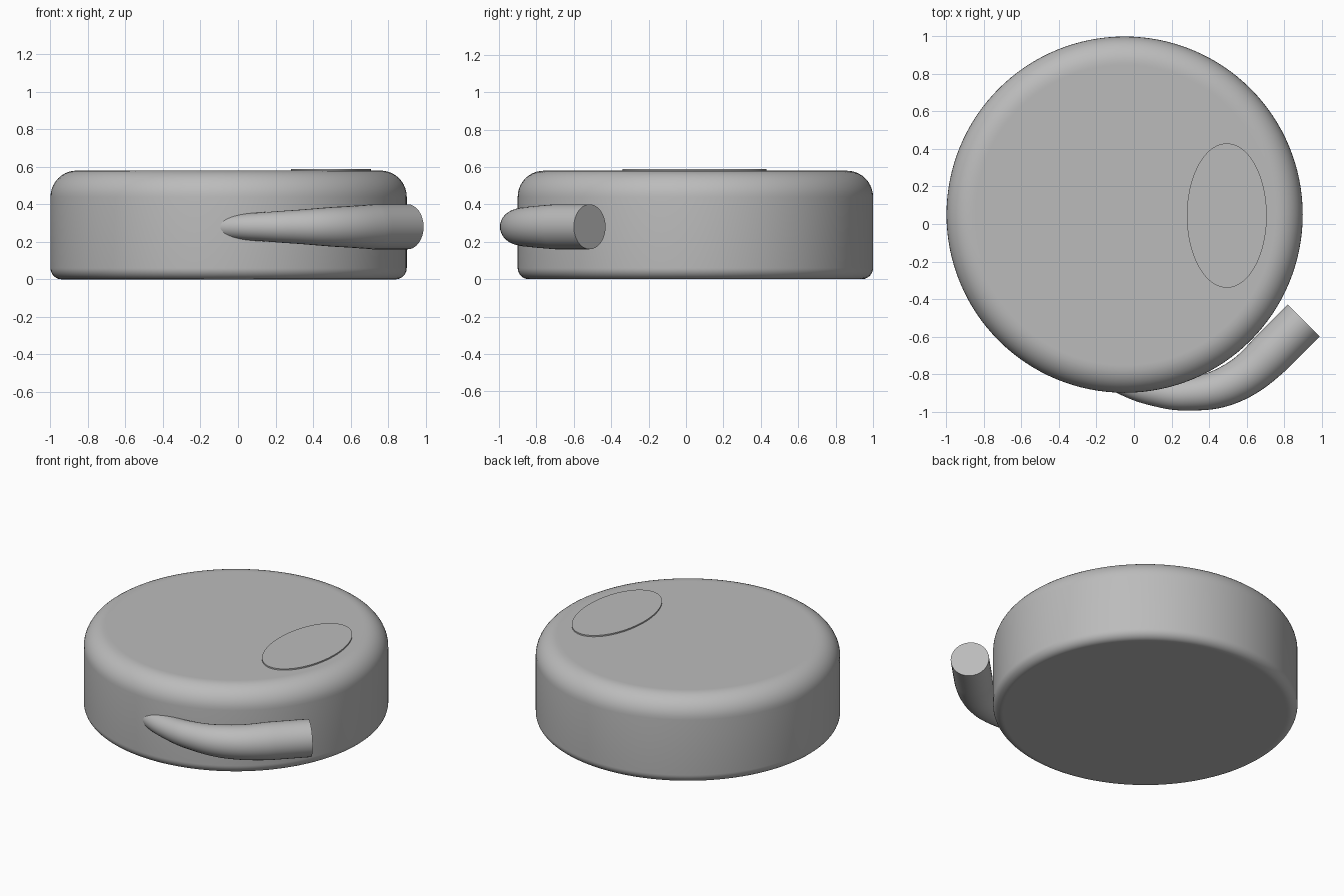
import bpy
import bmesh
from math import sin, cos, pi, radians
from mathutils import Vector

cube = bpy.data.objects.get("Cube")
if cube:
    bpy.data.objects.remove(cube, do_unlink=True)

CENTRE = Vector((-0.05, 0.05, 0))
RADIUS, HEIGHT = 0.95, 0.58


def make_material(name, colour):
    mat = bpy.data.materials.new(name)
    mat.use_nodes = True
    mat.diffuse_color = colour
    mat.node_tree.nodes["Principled BSDF"].inputs["Base Color"].default_value = colour
    return mat


grey = make_material("plain grey", (0.5, 0.5, 0.5, 1))


def finish(obj):
    """Assign the colour and smooth everything except sharp edges."""
    obj.data.materials.clear()
    obj.data.materials.append(grey)
    bpy.ops.object.select_all(action="DESELECT")
    obj.select_set(True)
    bpy.context.view_layer.objects.active = obj
    bpy.ops.object.shade_smooth_by_angle(angle=radians(35))


def add_mesh(name, bm):
    bmesh.ops.recalc_face_normals(bm, faces=bm.faces)
    mesh = bpy.data.meshes.new(name)
    bm.to_mesh(mesh)
    bm.free()
    obj = bpy.data.objects.new(name, mesh)
    bpy.context.collection.objects.link(obj)
    return obj


def fillet(r, z, start, steps=10):
    """Quarter round ending at the wall, as (radius, height) points."""
    angles = [start + pi / 2 * i / steps for i in range(steps + 1)]
    return [(RADIUS - r + r * cos(a), z + r * sin(a)) for a in angles]


# Round body: lathed profile with a small lower and a large upper fillet
low, high = 0.06, 0.14
profile = [(0, 0), (RADIUS - low - 0.01, 0)]
profile += fillet(low, low, -pi / 2)
profile += fillet(high, HEIGHT - high, 0)
profile += [(RADIUS - high - 0.01, HEIGHT), (0, HEIGHT)]
bm = bmesh.new()
verts = [bm.verts.new((r, 0, z)) for r, z in profile]
edges = [bm.edges.new(pair) for pair in zip(verts, verts[1:])]
bmesh.ops.spin(bm, geom=verts + edges, cent=(0, 0, 0), axis=(0, 0, 1),
               angle=2 * pi, steps=128)
bmesh.ops.remove_doubles(bm, verts=bm.verts, dist=0.0001)
body = add_mesh("round_body", bm)
body.location = CENTRE
finish(body)

# Thin oval plate on the top
bm = bmesh.new()
bmesh.ops.create_cone(bm, cap_ends=True, segments=96, radius1=1, radius2=1, depth=1)
bmesh.ops.scale(bm, vec=(0.213, 0.385, 0.018), verts=bm.verts)
plate = add_mesh("oval_plate", bm)
plate.location = (0.495, 0.045, HEIGHT)
finish(plate)

# Curved spout: tapers into the body, straight at the open end
path = [(-0.2, -0.77, 0.05), (-0.05, -0.85, 0.064), (0.1, -0.893, 0.075),
        (0.28, -0.907, 0.088), (0.51, -0.856, 0.106), (0.72, -0.7, 0.12),
        (0.905, -0.515, 0.12)]
curve = bpy.data.curves.new("spout", "CURVE")
curve.dimensions = "3D"
curve.twist_mode = "Z_UP"
curve.bevel_depth = 1
curve.bevel_resolution = 14
curve.resolution_u = 10
curve.use_fill_caps = True
spline = curve.splines.new("BEZIER")
spline.radius_interpolation = "LINEAR"
spline.bezier_points.add(len(path) - 1)
for point, (x, y, r) in zip(spline.bezier_points, path):
    point.co = (x, y, 0.28)
    point.radius = r
    point.handle_left_type = point.handle_right_type = "AUTO"
# Keep the last stretch straight at forty-five degrees
along = Vector((0.06, 0.06, 0))
for point in spline.bezier_points[-2:]:
    point.handle_left_type = point.handle_right_type = "FREE"
    point.handle_left = point.co - along
    point.handle_right = point.co + along
spout = bpy.data.objects.new("spout", curve)
bpy.context.collection.objects.link(spout)
bpy.ops.object.select_all(action="DESELECT")
spout.select_set(True)
bpy.context.view_layer.objects.active = spout
bpy.ops.object.convert(target="MESH")
spout = bpy.context.view_layer.objects.active
bm = bmesh.new()
bm.from_mesh(spout.data)
bmesh.ops.remove_doubles(bm, verts=bm.verts, dist=0.0001)
bmesh.ops.recalc_face_normals(bm, faces=bm.faces)
bm.to_mesh(spout.data)
bm.free()
finish(spout)
